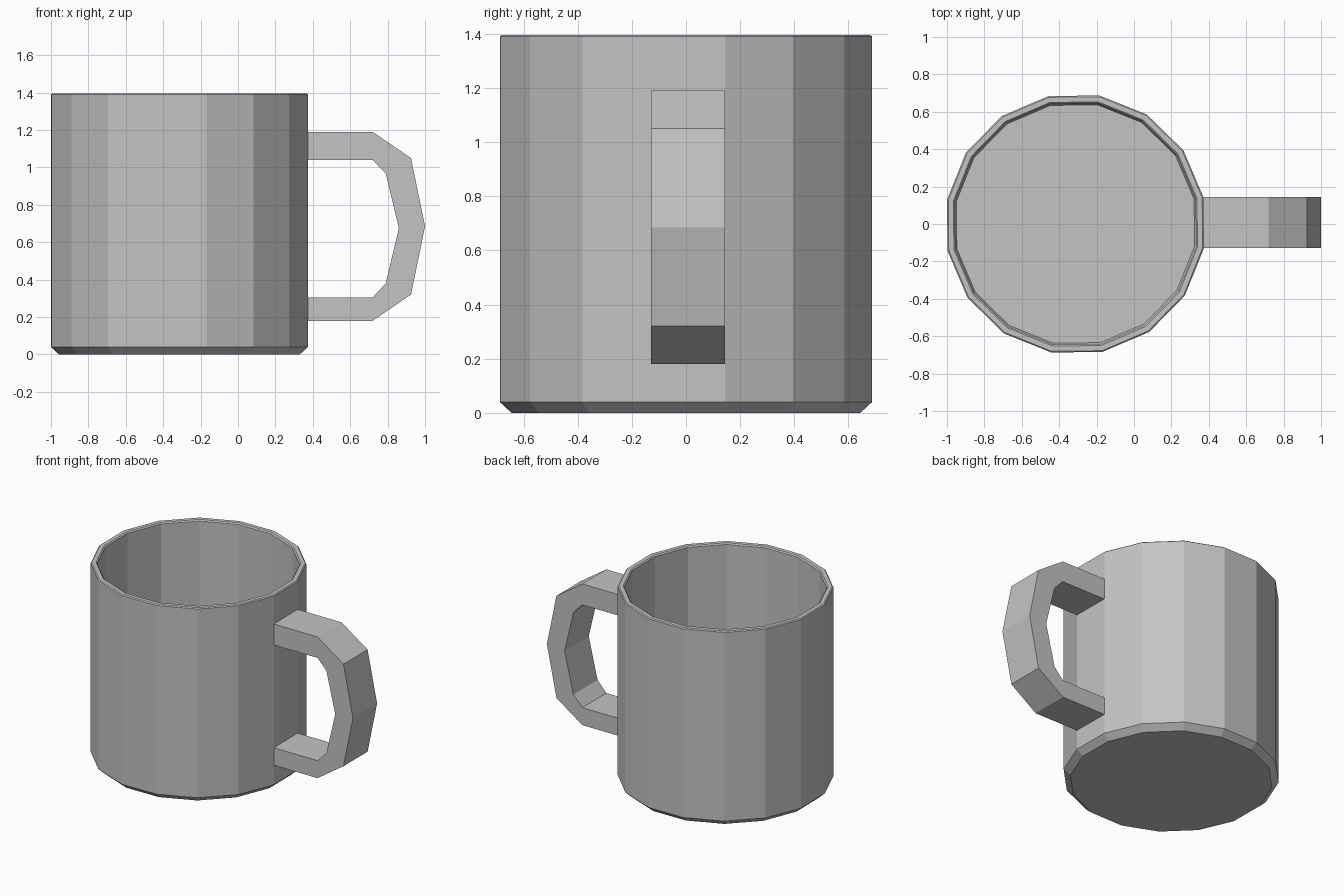
import bpy, bmesh, math

if "Cube" in bpy.data.objects:
    bpy.data.objects.remove(bpy.data.objects["Cube"])

SIDES = 16
CX = -0.313
TWIST = math.radians(0.62)

grey = bpy.data.materials.new("plain grey")
grey.diffuse_color = (0.55, 0.55, 0.55, 1)
grey.use_nodes = True
grey.node_tree.nodes["Principled BSDF"].inputs["Base Color"].default_value = grey.diffuse_color


def finish(bm, name):
    bmesh.ops.recalc_face_normals(bm, faces=bm.faces)
    mesh = bpy.data.meshes.new(name)
    bm.to_mesh(mesh)
    bm.free()
    mesh.materials.append(grey)
    obj = bpy.data.objects.new(name, mesh)
    bpy.context.collection.objects.link(obj)
    return obj


# Cup: 16-sided wall with chamfered foot, thin rim and hollow inside
# (radius, height) from the underside, up the outside and down the inside
profile = [(0.655, 0.0), (0.699, 0.04), (0.699, 1.39), (0.692, 1.396),
           (0.664, 1.396), (0.656, 1.388), (0.656, 0.07), (0.648, 0.05)]
bm = bmesh.new()
rings = []
for r, z in profile:
    ring = []
    for i in range(SIDES):
        a = (i + 0.5) * math.tau / SIDES + TWIST
        ring.append(bm.verts.new((CX + r * math.cos(a), r * math.sin(a), z)))
    rings.append(ring)
for low, high in zip(rings, rings[1:]):
    for i in range(SIDES):
        j = (i + 1) % SIDES
        bm.faces.new((low[i], low[j], high[j], high[i]))
bm.faces.new(rings[0][::-1])
bm.faces.new(rings[-1])
finish(bm, "cup")

# Handle: angular bent strap, built as quads between outer and inner outline
outer = [(0.36, 1.19), (0.72, 1.19), (0.925, 1.05), (1.0, 0.685),
         (0.925, 0.32), (0.72, 0.18), (0.36, 0.18)]
inner = [(0.36, 1.04), (0.72, 1.04), (0.79, 0.967), (0.86, 0.675),
         (0.79, 0.38), (0.72, 0.305), (0.36, 0.305)]
Y0, Y1 = -0.129, 0.144
bm = bmesh.new()
sections = []
for (ox, oz), (ix, iz) in zip(outer, inner):
    sections.append([bm.verts.new(p) for p in
                     ((ox, Y0, oz), (ox, Y1, oz), (ix, Y1, iz), (ix, Y0, iz))])
for a, b in zip(sections, sections[1:]):
    for i in range(4):
        j = (i + 1) % 4
        bm.faces.new((a[i], a[j], b[j], b[i]))
bm.faces.new(sections[0][::-1])
bm.faces.new(sections[-1])
finish(bm, "handle")
